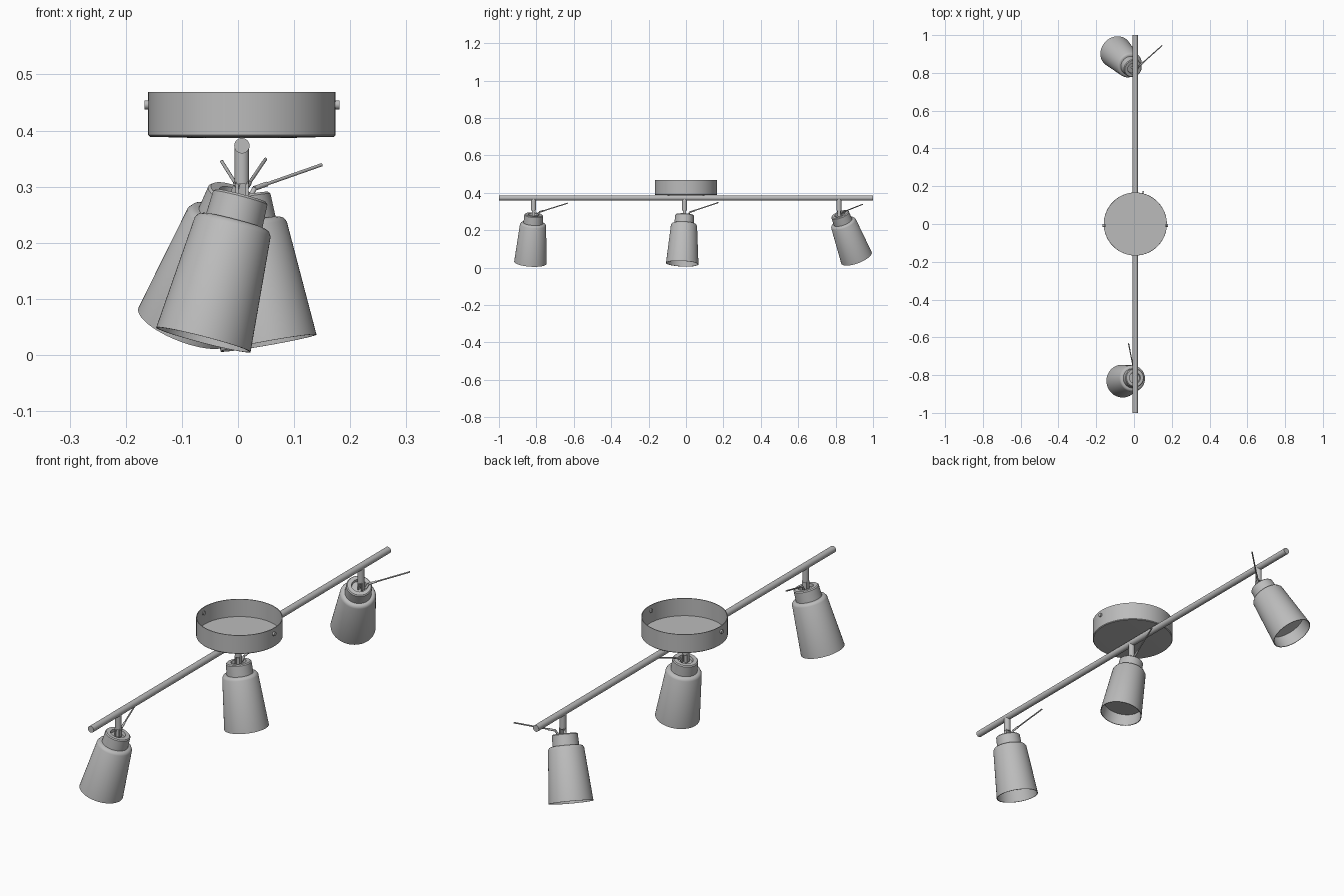
import bpy, bmesh, math
from mathutils import Vector

if "Cube" in bpy.data.objects:
    bpy.data.objects.remove(bpy.data.objects["Cube"], do_unlink=True)

metal = bpy.data.materials.new("satin_grey_metal")
metal.use_nodes = True
GREY = (0.5, 0.5, 0.5, 1)
metal.diffuse_color = GREY
metal.node_tree.nodes["Principled BSDF"].inputs["Base Color"].default_value = GREY

CENTRE_X = 0.007
ROD_Z = 0.373
ROD_R = 0.0137


def finish(bm, name, origin=(0, 0, 0), axis=(0, 0, 1)):
    """Turn a bmesh built along +z into an object pointing along axis."""
    bmesh.ops.recalc_face_normals(bm, faces=bm.faces)
    mesh = bpy.data.meshes.new(name)
    bm.to_mesh(mesh)
    bm.free()
    mesh.materials.append(metal)
    obj = bpy.data.objects.new(name, mesh)
    bpy.context.collection.objects.link(obj)
    obj.location = origin
    obj.rotation_euler = Vector(axis).to_track_quat('Z', 'Y').to_euler()
    bpy.ops.object.select_all(action='DESELECT')
    obj.select_set(True)
    bpy.context.view_layer.objects.active = obj
    bpy.ops.object.shade_smooth_by_angle(angle=math.radians(35))
    return obj


def lathe(name, profile, origin, axis=(0, 0, 1), steps=64):
    """Revolve (radius, height) points around the axis."""
    bm = bmesh.new()
    verts = [bm.verts.new((r, 0, h)) for r, h in profile]
    edges = [bm.edges.new(pair) for pair in zip(verts, verts[1:])]
    bmesh.ops.spin(bm, geom=verts + edges, cent=(0, 0, 0), axis=(0, 0, 1),
                   angle=math.tau, steps=steps)
    bmesh.ops.remove_doubles(bm, verts=bm.verts, dist=0.00005)
    return finish(bm, name, origin, axis)


def bar(name, start, end, radius, steps=24):
    """Solid round bar between two points."""
    start, end = Vector(start), Vector(end)
    length = (end - start).length
    return lathe(name, [(0, 0), (radius, 0), (radius, length), (0, length)],
                 start, end - start, steps)


def box(name, size, origin, axis):
    bm = bmesh.new()
    bmesh.ops.create_cube(bm, size=1)
    bmesh.ops.scale(bm, vec=size, verts=bm.verts)
    return finish(bm, name, origin, axis)


# Ceiling canopy: shallow cup open at the top
R, H = 0.167, 0.082
lathe("canopy", [(0, 0), (0.09, 0), (R - 0.003, 0.002), (R, 0.005), (R, H),
                 (R - 0.003, H), (R - 0.003, 0.008), (0, 0.008)],
      (CENTRE_X, 0, 0.387), steps=96)

# Fixing screws on both sides of the canopy
for side, label in ((-1, "right"), (1, "left")):
    x = CENTRE_X + side * (R - 0.008)
    bar("canopy_screw_" + label, (x, -0.008, 0.446),
        (x + side * 0.015, -0.008, 0.446), 0.008)

# Long carrier rod
bar("rod", (CENTRE_X, -1, ROD_Z), (CENTRE_X, 1, ROD_Z), ROD_R, 32)

# Spotlight profiles, measured downward from the top of the cap
CAP = [(0, 0.012), (0.028, 0.012), (0.030, 0), (0.046, 0), (0.050, 0.004),
       (0.052, 0.052), (0, 0.052)]
SHADE = [(0, 0.047), (0.058, 0.047), (0.065, 0.050), (0.070, 0.058),
         (0.087, 0.266), (0.084, 0.266), (0.080, 0.215), (0, 0.215)]


def spotlight(label, y, top, bottom, lever_tip):
    top, bottom, tip = Vector(top), Vector(bottom), Vector(lever_tip)
    axis = (bottom - top).normalized()
    lathe(label + "_cap", CAP, top, axis)
    lathe(label + "_shade", SHADE, top, axis)
    # Stem with a forked end holding the lamp tab
    bar(label + "_stem", (CENTRE_X, y, ROD_Z), (CENTRE_X, y, 0.305), 0.013, 32)
    for side in (-1, 1):
        box(label + "_fork", (0.005, 0.018, 0.035),
            (CENTRE_X + side * 0.009, y, 0.291), (0, 0, 1))
    box(label + "_tab", (0.010, 0.016, 0.035), top - axis * 0.004, -axis)
    # Aiming lever: bent foot, thick grip, thin tip
    out = Vector((tip.x - CENTRE_X, tip.y - y, 0)).normalized()
    base = Vector((CENTRE_X, y, 0))
    foot = base + out * 0.018 + Vector((0, 0, 0.278))
    bend = base + out * 0.030 + Vector((0, 0, 0.297))
    grip = bend.lerp(tip, 0.18)
    bar(label + "_lever_foot", foot, bend, 0.0045, 12)
    bar(label + "_lever_grip", bend, grip, 0.0045, 12)
    bar(label + "_lever_tip", grip, tip, 0.003, 12)


spotlight("front_lamp", -0.815, (0.005, -0.814, 0.284),
          (-0.062, -0.832, 0.026), (-0.029, -0.632, 0.345))
spotlight("middle_lamp", -0.008, (0.008, -0.008, 0.283),
          (0.054, -0.02, 0.023), (0.049, 0.174, 0.349))
spotlight("back_lamp", 0.818, (-0.005, 0.823, 0.286),
          (-0.099, 0.914, 0.046), (0.149, 0.945, 0.339))
